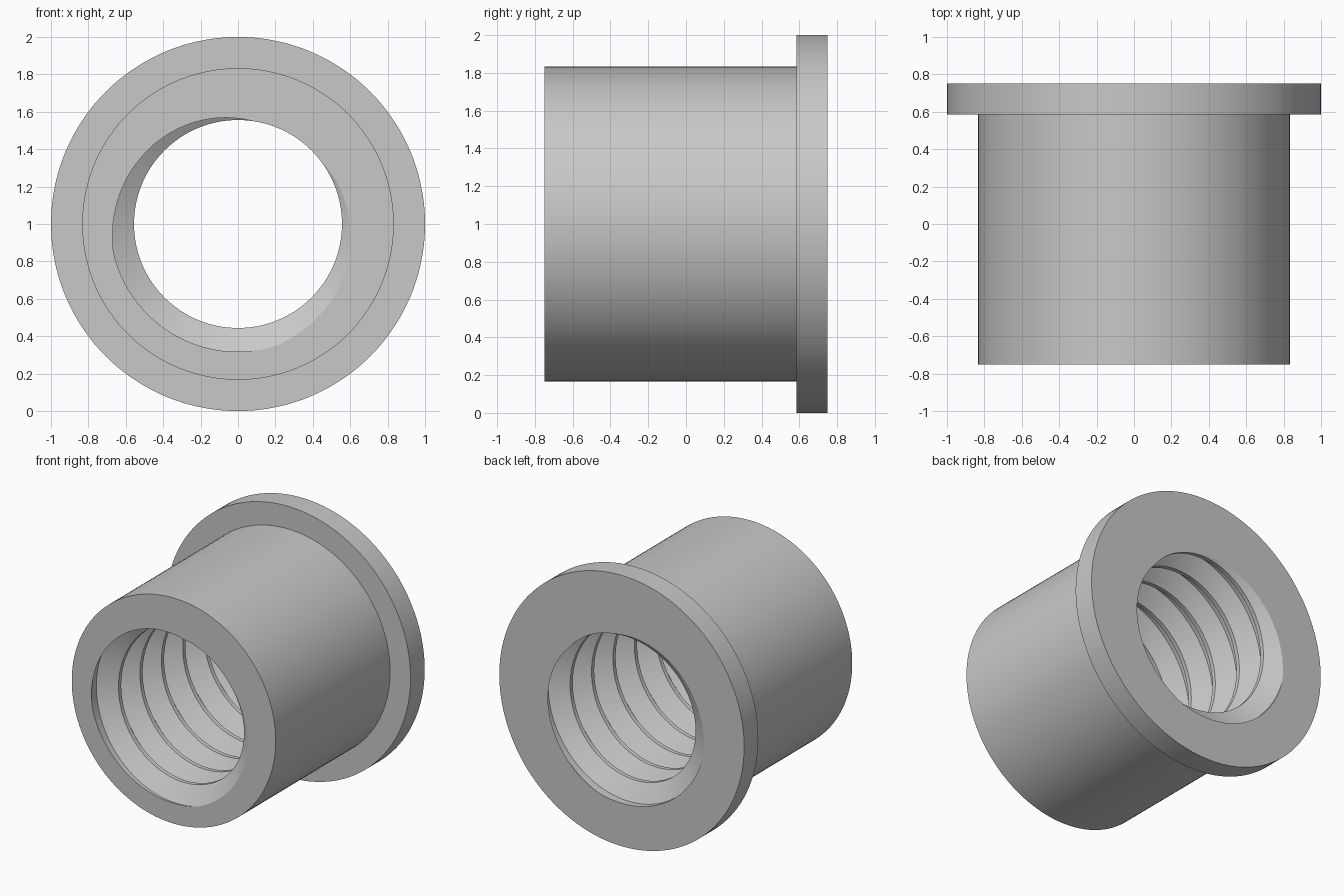
import bpy, bmesh, math

cube = bpy.data.objects.get("Cube")
if cube:
    bpy.data.objects.remove(cube, do_unlink=True)

# Main dimensions
HALF = 0.75              # half the length along y
FLANGE_Y = 0.585         # front face of the flange
R_FLANGE, R_BODY = 1.0, 0.833
R_CREST, R_ROOT = 0.556, 0.683
PITCH = 0.25
CREST, ROOT = PITCH / 8, PITCH * 0.26
START = math.radians(60)  # where the crest meets the front face
COLUMNS = 144
TURNS = 9


def crest_offset(angle):
    """Depth of the crest centre of a right-hand thread at this angle."""
    return -HALF + PITCH * (START - angle) / math.tau


def bore_radius(y, angle):
    """Trapezoid thread: crest flat, straight flank, root flat."""
    phase = (y - crest_offset(angle)) / PITCH
    dist = abs(phase - round(phase)) * PITCH
    t = (dist - CREST / 2) / ((PITCH - CREST - ROOT) / 2)
    return R_CREST + (R_ROOT - R_CREST) * min(1, max(0, t))


def section(angle):
    """Closed cross-section (y, radius), threads clipped at both ends."""
    pts = []
    for k in range(-1, TURNS):
        for step in (-CREST / 2, CREST / 2, (PITCH - ROOT) / 2, (PITCH + ROOT) / 2):
            y = crest_offset(angle) + k * PITCH + step
            y = max(-HALF, min(HALF, y))
            pts.append((y, bore_radius(y, angle)))
    return pts + [(HALF, R_FLANGE), (FLANGE_Y, R_FLANGE),
                  (FLANGE_Y, R_BODY), (-HALF, R_BODY)]


# Flanged bushing: sweep the changing section around the y axis
bm = bmesh.new()
rings = []
for j in range(COLUMNS + 1):
    a = math.tau * j / COLUMNS
    rings.append([bm.verts.new((r * math.cos(a), y, 1 + r * math.sin(a)))
                  for y, r in section(a)])
for a, b in zip(rings, rings[1:]):
    n = len(a)
    for i in range(n):
        k = (i + 1) % n
        bm.faces.new((a[i], a[k], b[k], b[i]))
bmesh.ops.remove_doubles(bm, verts=bm.verts, dist=1e-5)
bmesh.ops.recalc_face_normals(bm, faces=bm.faces)

mesh = bpy.data.meshes.new("threaded_flange_bushing")
bm.to_mesh(mesh)
bm.free()
bushing = bpy.data.objects.new("threaded_flange_bushing", mesh)
bpy.context.collection.objects.link(bushing)

# Plain grey finish
grey = bpy.data.materials.new("plain_grey")
grey.use_nodes = True
colour = (0.58, 0.58, 0.58, 1)
grey.diffuse_color = colour
grey.node_tree.nodes["Principled BSDF"].inputs["Base Color"].default_value = colour
mesh.materials.append(grey)

bpy.ops.object.select_all(action="DESELECT")
bushing.select_set(True)
bpy.context.view_layer.objects.active = bushing
bpy.ops.object.shade_smooth_by_angle(angle=math.radians(30))
